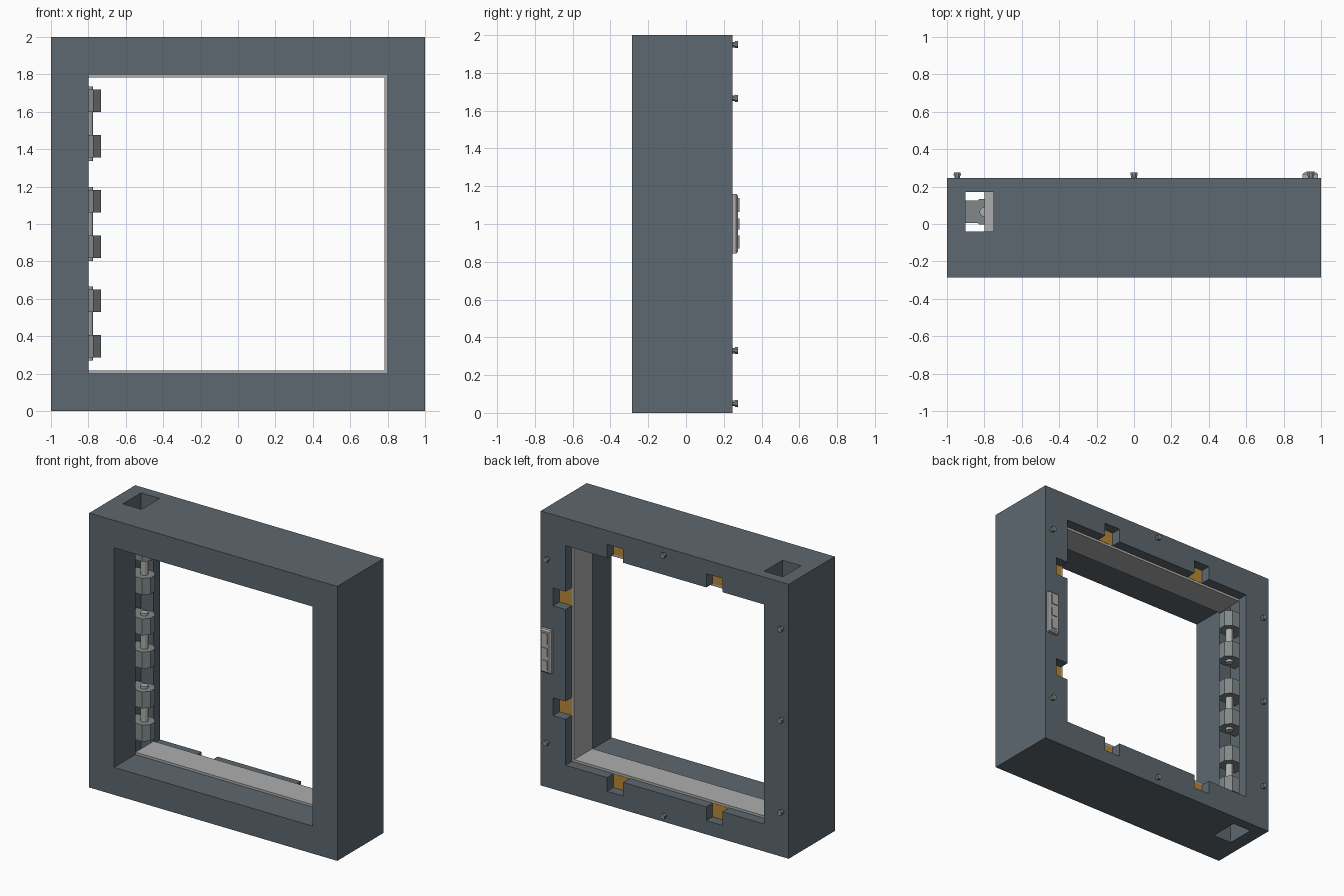
import bpy, bmesh, math
from mathutils import Matrix

if "Cube" in bpy.data.objects:
    bpy.data.objects.remove(bpy.data.objects["Cube"])


def material(name, rgb):
    m = bpy.data.materials.new(name)
    m.diffuse_color = (*rgb, 1)
    m.use_nodes = True
    m.node_tree.nodes["Principled BSDF"].inputs["Base Color"].default_value = m.diffuse_color
    return m


slate = material("slate", (0.11, 0.14, 0.16))
gold = material("gold", (0.48, 0.25, 0.04))
light = material("light_grey", (0.42, 0.42, 0.42))
steel = material("steel", (0.22, 0.25, 0.25))


def add(name, bm, mat):
    me = bpy.data.meshes.new(name)
    bm.to_mesh(me)
    bm.free()
    ob = bpy.data.objects.new(name, me)
    bpy.context.collection.objects.link(ob)
    if mat:
        me.materials.append(mat)
    return ob


def box(name, x, y, z, mat=None):
    bm = bmesh.new()
    bmesh.ops.create_cube(bm, size=1)
    for v in bm.verts:
        v.co = [(a + b) / 2 + c * (b - a) for (a, b), c in zip((x, y, z), v.co)]
    return add(name, bm, mat)


def cylinder(name, centre, r, r_top, depth, sides, mat, axis="Z"):
    bm = bmesh.new()
    bmesh.ops.create_cone(bm, cap_ends=True, segments=sides, radius1=r, radius2=r_top, depth=depth)
    rot = Matrix.Rotation(math.pi / sides, 4, "Z")
    if axis == "Y":
        rot = Matrix.Rotation(-math.pi / 2, 4, "X") @ rot
    bm.transform(Matrix.Translation(centre) @ rot)
    return add(name, bm, mat)


def cut(target, x, y, z):
    cutter = box("cutter", x, y, z)
    cutter.hide_render = True
    mod = target.modifiers.new("cut", "BOOLEAN")
    mod.object, mod.operation, mod.solver = cutter, "DIFFERENCE", "EXACT"
    bpy.context.view_layer.objects.active = target
    bpy.ops.object.modifier_apply(modifier=mod.name)
    bpy.data.objects.remove(cutter)


FRONT, BACK, IN, OUT = -0.285, 0.245, -0.04, 0.17

# Main frame with its opening and the vertical hinge slot
frame = box("frame", (-1, 1), (FRONT, BACK), (0, 2), slate)
cut(frame, (-0.8, 0.8), (-1, 1), (0.2, 1.8))
cut(frame, (-0.9, -0.75), (IN, OUT), (-0.1, 2.1))

# Rear notches with gold contact plates on the top, bottom and right
for s in (-0.4, 0.4):
    a, b = s - 0.065, s + 0.065
    for x, z, xc, zc in (((a, b), (1.8, 1.9), (a, b), (1.7, 1.9)),
                         ((a, b), (0.1, 0.2), (a, b), (0.1, 0.3)),
                         ((0.8, 0.9), (1 + a, 1 + b), (0.7, 0.9), (1 + a, 1 + b))):
        cut(frame, xc, (OUT, 0.4), zc)
        box("contact_plate", x, (OUT - 0.01, OUT + 0.002), z, gold)

# Seal strips on three inner sides
box("bottom_seal", (-0.8, 0.8), (IN, OUT), (0.195, 0.217), light)
box("top_seal", (-0.8, 0.8), (IN, OUT), (1.783, 1.805), light)
box("right_seal", (0.783, 0.805), (IN, OUT), (0.217, 1.783), light)

# Three hinges: pin, two barrels and their mounting arms
PX, PY = -0.8, 0.065
for z in (0.468, 1.0, 1.537):
    cylinder("hinge_pin", (PX, PY, z), 0.026, 0.026, 0.398, 12, light)
    for s in (-1, 1):
        c = z + s * 0.121
        cylinder("hinge_barrel", (PX, PY, c), 0.073, 0.073, 0.12, 8, steel)
        box("hinge_arm", (-0.9, PX), (PY - 0.06, PY + 0.06), (c - 0.06, c + 0.06), steel)

# Rear bolts
for x, z in ((-0.945, 0.33), (-0.945, 1.0), (-0.945, 1.665), (0, 0.05), (0, 1.95),
             (0.945, 0.33), (0.945, 1.665)):
    cylinder("bolt_shank", (x, BACK + 0.008, z), 0.016, 0.016, 0.02, 8, steel, "Y")
    cylinder("bolt_head", (x, BACK + 0.023, z), 0.021, 0.019, 0.015, 8, steel, "Y")

# Rear control plate with a chamfered face and three raised tabs
plate = box("control_plate", (0.9, 0.985), (BACK - 0.01, 0.276), (0.845, 1.16), light)
bm = bmesh.new()
bm.from_mesh(plate.data)
rim = [e for e in bm.edges if all(v.co.y > 0.27 for v in e.verts)]
bmesh.ops.bevel(bm, geom=rim, offset=0.01, segments=1, affect="EDGES")
bm.to_mesh(plate.data)
bm.free()
for z, h in ((0.905, 0.07), (1.0, 0.06), (1.1, 0.075)):
    box("control_tab", (0.922, 0.965), (0.27, 0.282), (z - h / 2, z + h / 2), light)
